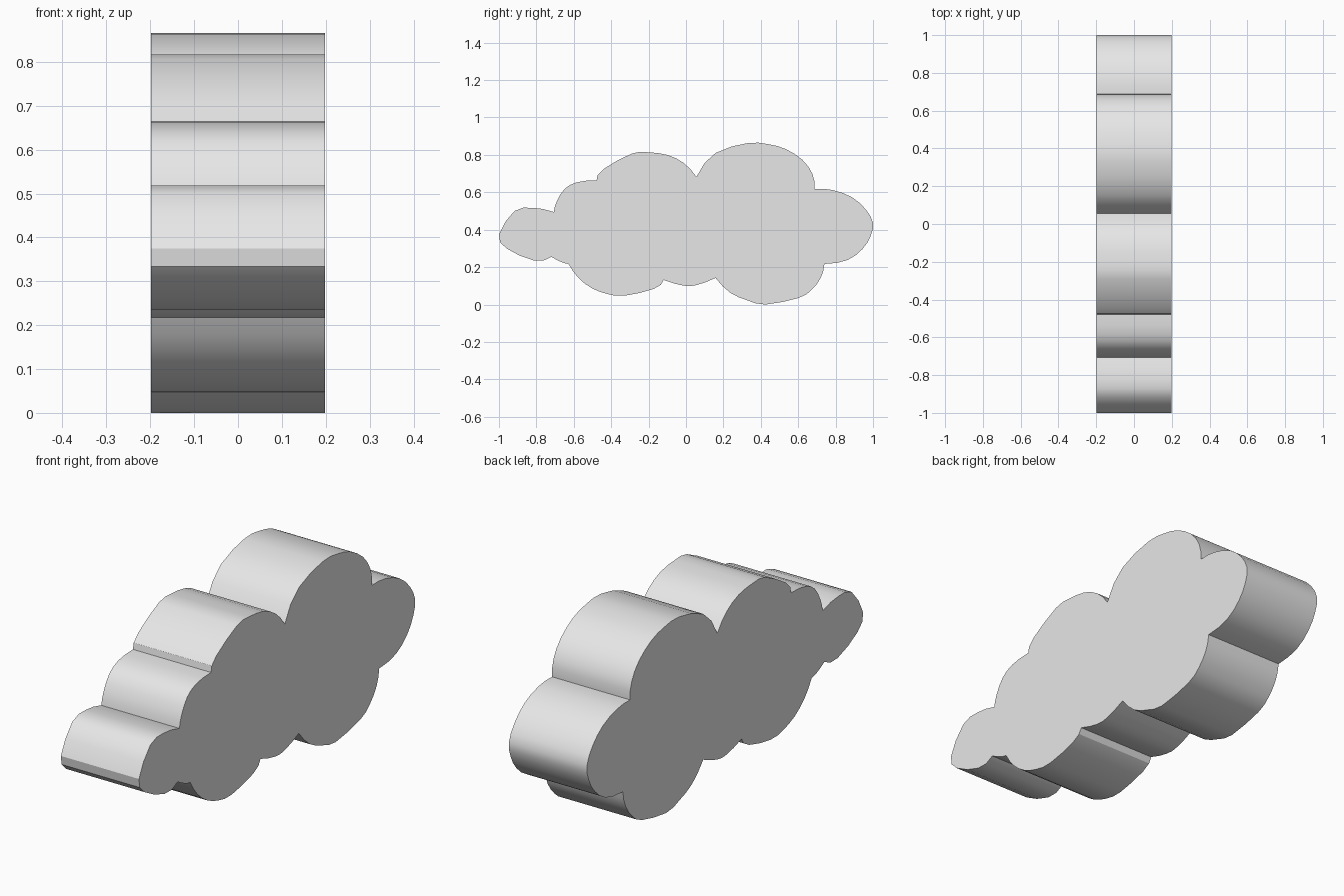
import bpy, bmesh, math
from mathutils import Vector

if "Cube" in bpy.data.objects:
    bpy.data.objects.remove(bpy.data.objects["Cube"])

HALF_WIDTH = 0.198
STEPS = 2  # segments between neighbouring guide points

# Each puff is an arc through a few (y, z) guide points; puffs meet at creases,
# so every puff starts where the previous one ends.
PUFFS = [
    # tail puff
    [(-0.72, 0.255), (-0.815, 0.236), (-0.96, 0.30), (-1.0, 0.375),
     (-0.917, 0.50), (-0.82, 0.517), (-0.707, 0.495)],
    # upper puffs
    [(-0.69, 0.553), (-0.65, 0.617), (-0.585, 0.653), (-0.478, 0.664)],
    [(-0.44, 0.725), (-0.29, 0.807), (-0.205, 0.814), (-0.1, 0.80),
     (-0.013, 0.757), (0.056, 0.682)],
    [(0.158, 0.81), (0.33, 0.863), (0.436, 0.858), (0.532, 0.832),
     (0.623, 0.773), (0.676, 0.698), (0.687, 0.618)],
    # head puff
    [(0.784, 0.612), (0.885, 0.575), (0.96, 0.51), (1.0, 0.436),
     (0.987, 0.366), (0.944, 0.297), (0.864, 0.238), (0.74, 0.217)],
    # lower puffs
    [(0.72, 0.142), (0.671, 0.078), (0.602, 0.035), (0.425, 0.0),
     (0.329, 0.022), (0.238, 0.062), (0.158, 0.142)],
    [(0.056, 0.104), (-0.013, 0.101), (-0.12, 0.131)],
    [(-0.174, 0.083), (-0.329, 0.047), (-0.42, 0.056), (-0.505, 0.088),
     (-0.575, 0.142), (-0.628, 0.217)],
    [(-0.666, 0.227), (-0.72, 0.255)],
]


def smooth_arc(points):
    """Catmull-Rom curve through the points, without the last one."""
    p = [Vector(q) for q in points]
    p = [3 * p[0] - 3 * p[1] + p[2]] + p + [3 * p[-1] - 3 * p[-2] + p[-3]]
    out = []
    for a, b, c, d in zip(p, p[1:], p[2:], p[3:]):
        for i in range(STEPS):
            t = i / STEPS
            out.append(0.5 * (2 * b + (c - a) * t + (2 * a - 5 * b + 4 * c - d) * t ** 2
                              + (3 * b - a - 3 * c + d) * t ** 3))
    return out


# Closed cloud outline
outline = []
start = PUFFS[-1][-1]
for i, puff in enumerate(PUFFS):
    outline += smooth_arc(puff if i == 0 else [start] + puff)
    start = puff[-1]

# Extrude the outline across x
bm = bmesh.new()
face = bm.faces.new([bm.verts.new((-HALF_WIDTH, y, z)) for y, z in outline])
result = bmesh.ops.extrude_face_region(bm, geom=[face])
moved = [g for g in result["geom"] if isinstance(g, bmesh.types.BMVert)]
bmesh.ops.translate(bm, verts=moved, vec=(2 * HALF_WIDTH, 0, 0))
bmesh.ops.recalc_face_normals(bm, faces=bm.faces)
mesh = bpy.data.meshes.new("cloud")
bm.to_mesh(mesh)
bm.free()

cloud = bpy.data.objects.new("cloud", mesh)
bpy.context.collection.objects.link(cloud)

grey = bpy.data.materials.new("light grey")
grey.diffuse_color = (0.8, 0.8, 0.8, 1)
grey.use_nodes = True
grey.node_tree.nodes["Principled BSDF"].inputs["Base Color"].default_value = grey.diffuse_color
mesh.materials.append(grey)

# Rounded puffs, sharp creases and rims
bpy.context.view_layer.objects.active = cloud
cloud.select_set(True)
bpy.ops.object.shade_smooth_by_angle(angle=math.radians(30))
